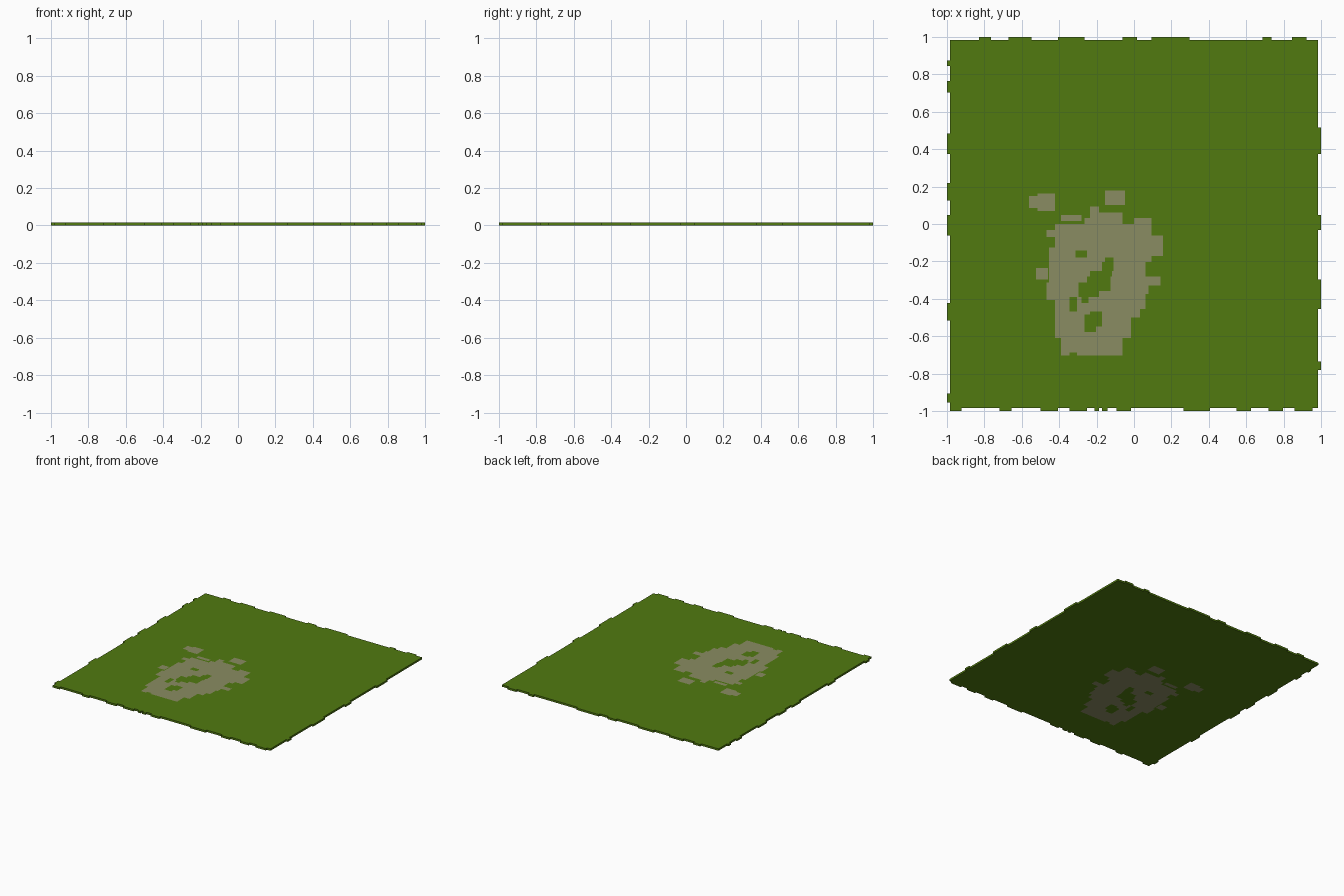
import bpy, bmesh

if "Cube" in bpy.data.objects:
    bpy.data.objects.remove(bpy.data.objects["Cube"])

U = 1 / 64          # one block of the tile; all coordinates below are in blocks
BODY = 63           # half width of the square body
RIM = 64            # half width including the edge tabs


def material(name, rgb):
    m = bpy.data.materials.new(name)
    m.diffuse_color = (*rgb, 1)
    m.use_nodes = True
    m.node_tree.nodes["Principled BSDF"].inputs["Base Color"].default_value = m.diffuse_color
    return m


# Ragged edge tabs: spans along each side
TABS_BACK = [(-53, -49), (-43, -35), (-26, -17), (-4, 1), (6, 19), (44, 47), (54, 59)]
TABS_FRONT = [(-63, -59), (-46, -42), (-32, -26), (-22, -16), (-13.5, -12), (-11, -9),
              (-6, -1), (17, 26), (35, 40), (46, 51), (55, 61)]
TABS_LEFT = [(54, 56), (45, 49), (24, 31), (8, 14), (-4, 3), (-33, -27), (-61, -58)]
TABS_RIGHT = [(24, 33), (-2, 3), (-29, -19), (-50, -47)]

grass = [(-BODY, -BODY, BODY, BODY)]
grass += [(a, BODY, b, RIM) for a, b in TABS_BACK]
grass += [(a, -RIM, b, -BODY) for a, b in TABS_FRONT]
grass += [(-RIM, a, -BODY, b) for a, b in TABS_LEFT]
grass += [(BODY, a, RIM, b) for a, b in TABS_RIGHT]

# Bare earth: main patch in bands (x0, y0, x1, y1)
patch = [
    (-27, -4, 6, 0), (-17, 0, -12, 2), (-15, 2, -12, 6), (-12, 0, -4, 4), (0, 0, 6, 2),
    (-30, -4.5, -27, -2), (-27, -8, 10, -4), (-29, -11, 10, -8), (-29, -13, 6, -11),
    (-29, -18, 4, -13), (-29, -20, 9, -18), (-30, -21, 9, -20), (-30, -24, 5, -21),
    (-30, -26, 4, -24), (-27, -29, 4, -26), (-27, -32, 2, -29), (-27, -39, -1, -32),
    (-25, -44, -4, -39), (-25, -45, -22, -44), (-19.5, -45, -4, -44),
]
# Small separate earth spots
spots = [
    (-33, 4.5, -27, 10.5), (-36, 5.5, -33, 9.5), (-10, 6.5, -3, 11.5),
    (-25, 1, -18, 3), (-33.5, -19, -29.5, -15),
]
# Grass islands inside the earth patch
islands = [
    (-20, -11.5, -16, -9), (-10, -15, -7, -11.5), (-11, -16, -7, -13),
    (-15, -18, -7.5, -16), (-16, -20, -8, -18), (-19, -23, -8, -20),
    (-19, -25, -12, -23), (-18, -27, -15.5, -25), (-22, -30, -19.5, -25),
    (-17, -35, -11, -31), (-15, -31, -11, -30), (-17, -37, -13, -35),
]


def inside(x, y, rects):
    return any(a < x < c and b < y < d for a, b, c, d in rects)


# Cut the slab along every rectangle edge, then colour the cells
rects = grass + patch + spots + islands
xs = sorted({v for r in rects for v in (r[0], r[2])})
ys = sorted({v for r in rects for v in (r[1], r[3])})
cells = {}
for i in range(len(xs) - 1):
    for j in range(len(ys) - 1):
        x, y = (xs[i] + xs[i + 1]) / 2, (ys[j] + ys[j + 1]) / 2
        if inside(x, y, grass):
            earth = inside(x, y, patch + spots) and not inside(x, y, islands)
            cells[i, j] = 1 if earth else 0

bm = bmesh.new()
verts = {}


def vert(i, j, k):
    if (i, j, k) not in verts:
        verts[i, j, k] = bm.verts.new((xs[i] * U, ys[j] * U, k * U))
    return verts[i, j, k]


def quad(points, index):
    bm.faces.new([vert(*p) for p in points]).material_index = index


for (i, j), c in cells.items():
    ring = [(i, j), (i + 1, j), (i + 1, j + 1), (i, j + 1)]
    quad([(*p, 1) for p in ring], c)                # top
    quad([(*p, 0) for p in reversed(ring)], c)      # underside
    for n, (di, dj) in enumerate([(0, -1), (1, 0), (0, 1), (-1, 0)]):
        if (i + di, j + dj) not in cells:           # outer rim
            p, q = ring[n], ring[(n + 1) % 4]
            quad([(*p, 0), (*q, 0), (*q, 1), (*p, 1)], c)

mesh = bpy.data.meshes.new("ground_tile")
bm.to_mesh(mesh)
bm.free()
mesh.materials.append(material("grass green", (0.082, 0.195, 0.005)))
mesh.materials.append(material("dry earth", (0.254, 0.262, 0.122)))
tile = bpy.data.objects.new("ground_tile", mesh)
bpy.context.collection.objects.link(tile)
